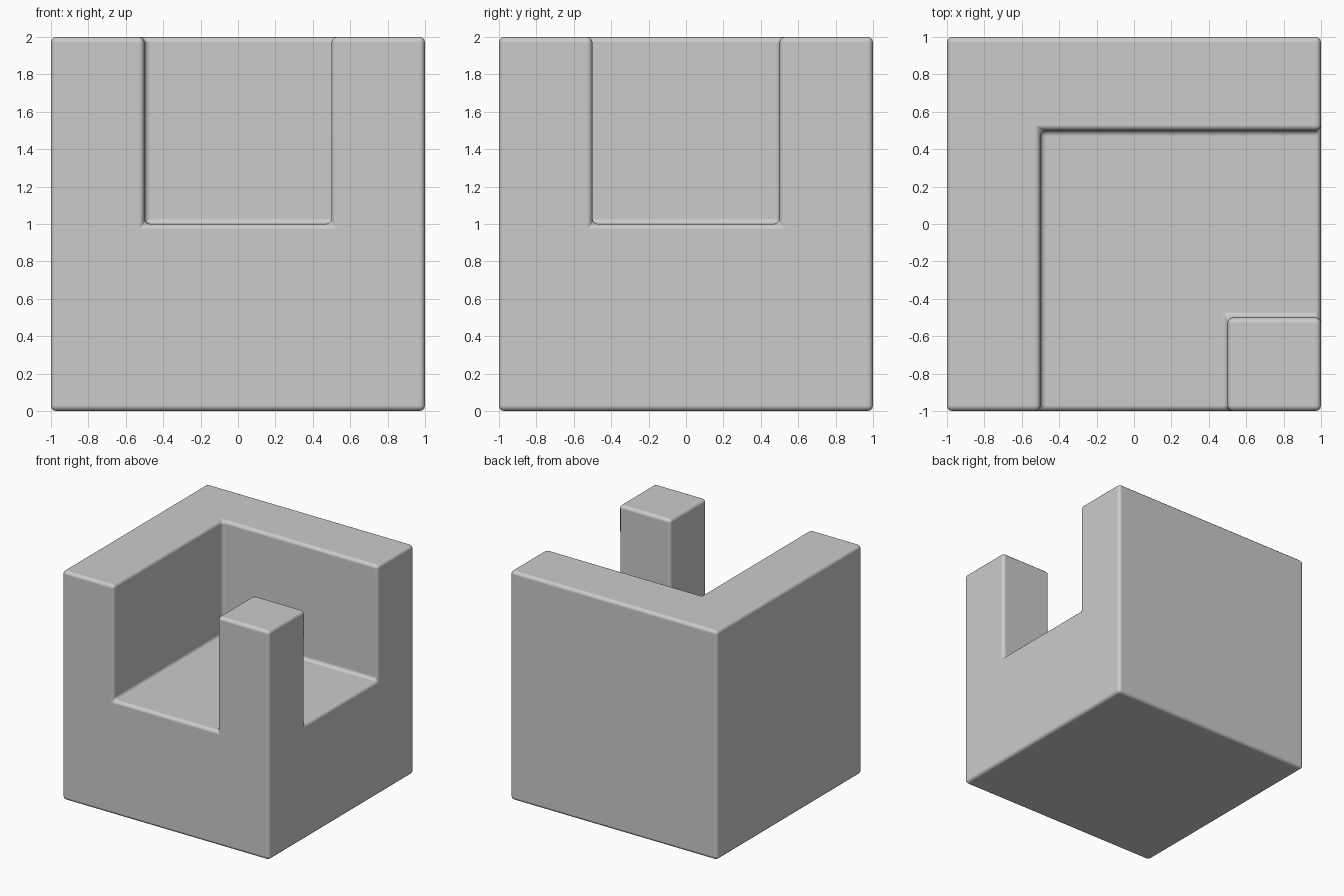
import bpy, bmesh
from mathutils import Vector

if "Cube" in bpy.data.objects:
    bpy.data.objects.remove(bpy.data.objects["Cube"])

# Lower half: solid slab, scored along the footprint lines
bm = bmesh.new()
bmesh.ops.create_cube(bm, size=2)
for v in bm.verts:
    v.co.z = 1 if v.co.z > 0 else 0
for axis in ((1, 0, 0), (0, 1, 0)):
    for d in (-0.5, 0.5):
        bmesh.ops.bisect_plane(bm, geom=bm.verts[:] + bm.edges[:] + bm.faces[:],
                               plane_co=Vector(axis) * d, plane_no=axis)


def raised(c):
    # Back wall, left wall and front right corner post
    return c.z > 0.99 and (c.x < -0.5 or c.y > 0.5 or (c.x > 0.5 and c.y < -0.5))


# Upper half: raise the L-shaped wall and the post
faces = [f for f in bm.faces if raised(f.calc_center_median())]
res = bmesh.ops.extrude_face_region(bm, geom=faces)
bmesh.ops.translate(bm, vec=(0, 0, 1),
                    verts=[g for g in res["geom"] if isinstance(g, bmesh.types.BMVert)])
old = [f for f in faces if f.is_valid]
if old:
    bmesh.ops.delete(bm, geom=old, context='FACES_ONLY')
    loose = [e for e in bm.edges if not e.link_faces]
    if loose:
        bmesh.ops.delete(bm, geom=loose, context='EDGES')
bmesh.ops.dissolve_limit(bm, angle_limit=0.02, verts=bm.verts[:], edges=bm.edges[:])
bmesh.ops.recalc_face_normals(bm, faces=bm.faces[:])

mesh = bpy.data.meshes.new("notched_block")
bm.to_mesh(mesh)
bm.free()
block = bpy.data.objects.new("notched_block", mesh)
bpy.context.collection.objects.link(block)
bpy.context.view_layer.objects.active = block
block.select_set(True)
bpy.ops.object.shade_smooth()

# Small rounding on every edge
bevel = block.modifiers.new("edge_rounding", 'BEVEL')
bevel.width = 0.03
bevel.segments = 3
bevel.limit_method = 'ANGLE'
bevel.harden_normals = True
